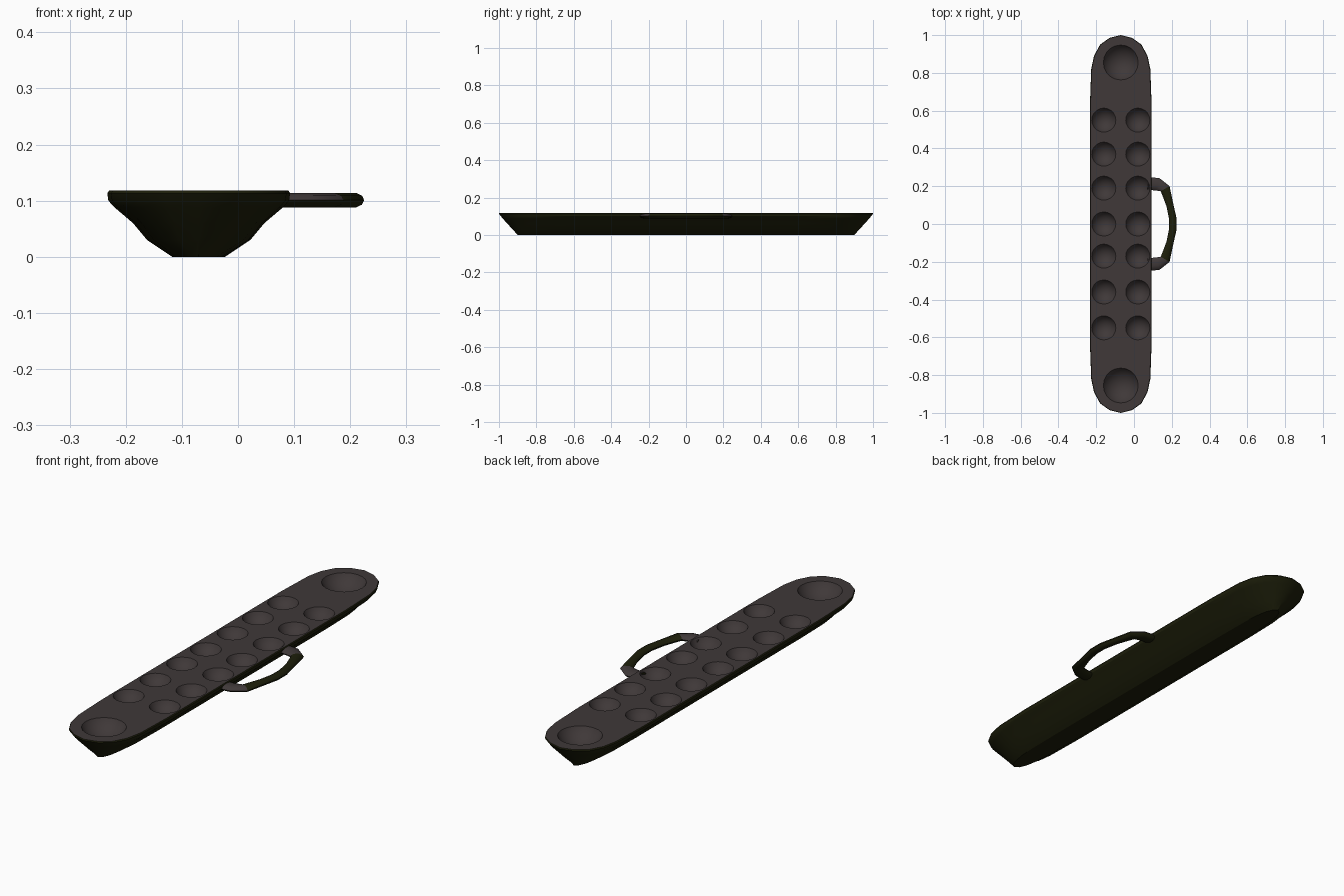
import bpy, bmesh, math
from mathutils import Vector

if "Cube" in bpy.data.objects:
    bpy.data.objects.remove(bpy.data.objects["Cube"])

def mat(name, c):
    m = bpy.data.materials.new(name)
    m.diffuse_color = (*c, 1)
    m.use_nodes = True
    m.node_tree.nodes["Principled BSDF"].inputs["Base Color"].default_value = m.diffuse_color
    return m

olive = mat("dark olive", (0.012, 0.013, 0.003))
grey = mat("warm grey", (0.05, 0.04, 0.04))
CX, TOP = -0.07, 0.118

def make(name, bm):
    bmesh.ops.recalc_face_normals(bm, faces=bm.faces)
    me = bpy.data.meshes.new(name)
    bm.to_mesh(me)
    bm.free()
    ob = bpy.data.objects.new(name, me)
    bpy.context.collection.objects.link(ob)
    me.materials.append(olive)
    me.materials.append(grey)
    return ob

def bridge(bm, a, b):
    n = len(a)
    for i in range(n):
        bm.faces.new((a[i], a[(i + 1) % n], b[(i + 1) % n], b[i]))

def smooth(ob, deg):
    bpy.ops.object.select_all(action='DESELECT')
    ob.select_set(True)
    bpy.context.view_layer.objects.active = ob
    bpy.ops.object.shade_smooth_by_angle(angle=math.radians(deg))

# hull: one rounded outline lofted up through the side profile
quarter = [(1, 0.3), (1, 0.64), (0.96, 0.82), (0.87, 0.89), (0.67, 0.95), (0.37, 0.985)]
outline = quarter + [(0, 1)] + [(-u, v) for u, v in reversed(quarter)]
outline += [(-u, -v) for u, v in outline]
profile = [(0.0, 0.047, 0.90), (0.03, 0.092, 0.927), (0.06, 0.117, 0.955),
           (0.088, 0.15, 0.98), (0.1, 0.161, 0.99), (0.113, 0.163, 1.0), (TOP, 0.160, 0.998)]
bm = bmesh.new()
rings = [[bm.verts.new((CX + u * w, v * l, z)) for u, v in outline] for z, w, l in profile]
for a, b in zip(rings, rings[1:]):
    bridge(bm, a, b)
bm.faces.new(rings[0])
bm.faces.new(rings[-1]).material_index = 1
board = make("game_board", bm)

# hollows: spherical cutters, two rows of pits and a larger store at each end
bm = bmesh.new()
pits = [(CX + s * 0.09, y, 0.064, 0.042) for s in (-1, 1)
        for y in (0.55, 0.37, 0.19, 0, -0.17, -0.36, -0.55)]
pits += [(CX, s * 0.855, 0.093, 0.055) for s in (-1, 1)]
for x, y, r, d in pits:
    R = (r * r + d * d) / (2 * d)
    vs = bmesh.ops.create_uvsphere(bm, u_segments=20, v_segments=16, radius=R)["verts"]
    bmesh.ops.translate(bm, verts=vs, vec=(x, y, TOP - d + R))
for f in bm.faces:
    f.material_index = 1
cutter = make("pit_cutter", bm)
cutter.hide_render = True
mod = board.modifiers.new("pits", 'BOOLEAN')
mod.operation = 'DIFFERENCE'
mod.solver = 'EXACT'
mod.object = cutter
bpy.context.view_layer.objects.active = board
board.select_set(True)
bpy.ops.object.modifier_apply(modifier=mod.name)
bpy.data.objects.remove(cutter)
smooth(board, 30)

# handle: flattened tube swept along a bow on the right side
half = [(0.075, 0.215, 0.034), (0.125, 0.21, 0.034), (0.165, 0.187, 0.027),
        (0.19, 0.10, 0.019), (0.205, 0.03, 0.02)]
path = half + [(x, -y, w) for x, y, w in reversed(half)]
bm = bmesh.new()
rings = []
for i, (x, y, w) in enumerate(path):
    p, q = path[max(i - 1, 0)], path[min(i + 1, len(path) - 1)]
    t = Vector((q[0] - p[0], q[1] - p[1], 0)).normalized()
    side = Vector((-t.y, t.x, 0))
    ring = []
    for k in range(10):
        a = 2 * math.pi * k / 10
        c = Vector((x, y, 0.101)) + side * w * math.cos(a)
        ring.append(bm.verts.new((c.x, c.y, c.z + 0.0135 * math.sin(a))))
    rings.append(ring)
for a, b in zip(rings, rings[1:]):
    bridge(bm, a, b)
bm.faces.new(rings[0])
bm.faces.new(rings[-1])
bmesh.ops.recalc_face_normals(bm, faces=bm.faces)
# worn grey on the upper side of the handle roots
for f in bm.faces:
    if f.normal.z > 0.3 and abs(f.calc_center_median().y) > 0.16:
        f.material_index = 1
smooth(make("handle", bm), 50)
